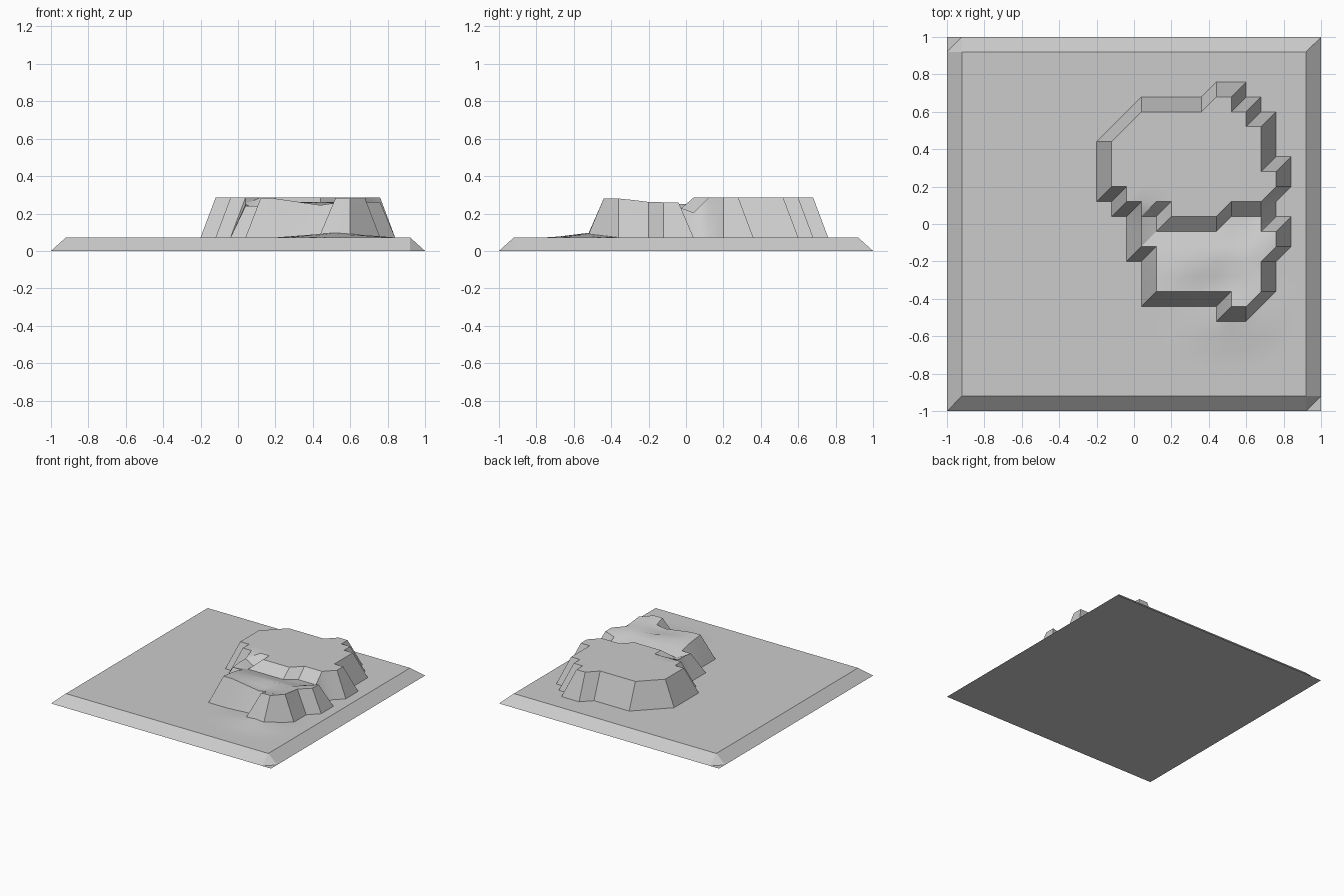
import bpy
import bmesh
import math

cube = bpy.data.objects.get("Cube")
if cube:
    bpy.data.objects.remove(cube, do_unlink=True)

CELLS = 25
STEP = 2 / CELLS
GROUND, SUMMIT, FLOOR = 0.072, 0.285, 0.205

# Large plateau: first and last raised column of each row, back to front
LARGE = {21: (18, 19), 20: (13, 20), 19: (12, 21), 18: (11, 21), 17: (11, 21),
         16: (11, 22), 15: (11, 22), 14: (12, 21), 13: (15, 18)}

# Small plateau: first column, last column and height of each row
SMALL = {12: (14, 21, 0.215), 11: (13, 22, 0.24), 10: (14, 21, 0.262),
         9: (14, 21, 0.272), 8: (14, 21, 0.28), 7: (19, 20, 0.28)}


def height(i, j):
    # Bevelled rim of the slab
    if i in (0, CELLS) or j in (0, CELLS):
        return 0.0
    # Flat top of the large plateau
    if j in LARGE and LARGE[j][0] <= i <= LARGE[j][1]:
        return SUMMIT
    # Saddle joining the two plateaus, and the floor of the gully
    if i == 13 and j in (12, 13):
        return 0.25
    if j == 13 and (i == 14 or 19 <= i <= 21):
        return FLOOR
    if i == 22 and j == 12:
        return 0.26
    # Small plateau, sloping to the gully, with a dip in its front edge
    if j in SMALL:
        first, last, z = SMALL[j]
        if first <= i <= last:
            if j in (8, 9):
                z -= 0.035 * max(0, 1 - abs(i - 18) / 3)
            if j >= 11 and i >= 21:
                z += 0.02
            return z
    # Ground, gently heaped against the foot of the small plateau
    heap = max(0, 1 - math.hypot((i - 19) / 4, (j - 6) / 2.5))
    return GROUND + 0.025 * heap


# Terrain surface with every cell split along the same diagonal
bm = bmesh.new()
grid = [[bm.verts.new((i * STEP - 1, j * STEP - 1, height(i, j)))
         for i in range(CELLS + 1)] for j in range(CELLS + 1)]
for j in range(CELLS):
    for i in range(CELLS):
        a, b = grid[j][i], grid[j][i + 1]
        c, d = grid[j + 1][i + 1], grid[j + 1][i]
        bm.faces.new((a, b, c))
        bm.faces.new((a, c, d))

# Flat underside
rim = [e for e in bm.edges if e.is_boundary]
bmesh.ops.contextual_create(bm, geom=rim)
bmesh.ops.recalc_face_normals(bm, faces=bm.faces)

mesh = bpy.data.meshes.new("terrain")
bm.to_mesh(mesh)
bm.free()
terrain = bpy.data.objects.new("terrain", mesh)
bpy.context.collection.objects.link(terrain)

# Plain stone colour
stone = bpy.data.materials.new("light grey stone")
stone.use_nodes = True
colour = (0.6, 0.6, 0.6, 1)
stone.diffuse_color = colour
stone.node_tree.nodes["Principled BSDF"].inputs["Base Color"].default_value = colour
mesh.materials.append(stone)

# Soft ground, crisp cliffs
bpy.ops.object.select_all(action="DESELECT")
terrain.select_set(True)
bpy.context.view_layer.objects.active = terrain
bpy.ops.object.shade_smooth_by_angle(angle=math.radians(30))
